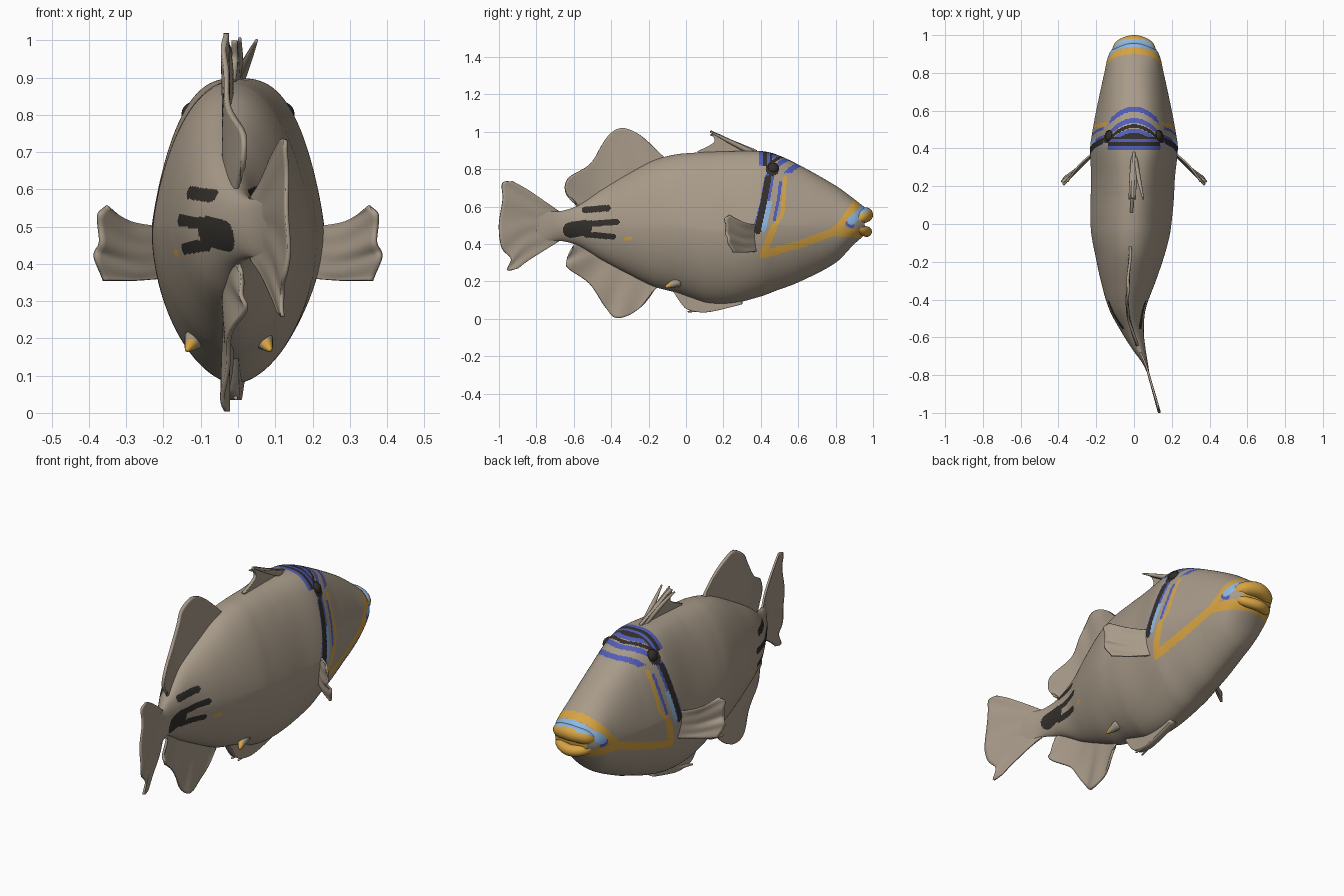
import bpy, bmesh, math
from mathutils import Vector

if "Cube" in bpy.data.objects:
    bpy.data.objects.remove(bpy.data.objects["Cube"])

def material(name, rgb):
    m = bpy.data.materials.new(name)
    m.diffuse_color = (*rgb, 1)
    m.use_nodes = True
    m.node_tree.nodes["Principled BSDF"].inputs["Base Color"].default_value = m.diffuse_color
    return m

MATS = [material("taupe skin", (.39, .325, .25)), material("orange", (.68, .37, .055)),
        material("blue", (.085, .11, .48)), material("light blue", (.27, .47, .76)),
        material("charcoal", (.032, .028, .024))]
TAUPE, ORANGE, BLUE, LIGHT, BLACK = range(5)

def hermite(pts, u):
    """Smooth curve through tuples, u in 0..1 over the point index."""
    n = len(pts) - 1
    i = min(int(u * n), n - 1)
    t = u * n - i
    p0, p1, p2, p3 = (Vector(pts[max(0, min(n, k))]) for k in (i - 1, i, i + 1, i + 2))
    m1, m2 = (p2 - p0) / 2, (p3 - p1) / 2
    return (p1 * (2*t**3 - 3*t*t + 1) + m1 * (t**3 - 2*t*t + t)
            + p2 * (3*t*t - 2*t**3) + m2 * (t**3 - t*t))

def loft(name, rows, closed=True, paint=None, mat=TAUPE, thick=0):
    bm = bmesh.new()
    vs = [[bm.verts.new(p) for p in r] for r in rows]
    n = len(rows[0])
    for a, b in zip(vs, vs[1:]):
        for j in range(n if closed else n - 1):
            k = (j + 1) % n
            bm.faces.new((a[j], a[k], b[k], b[j]))
    if closed:
        bm.faces.new(vs[0])
        bm.faces.new(vs[-1])
    bmesh.ops.recalc_face_normals(bm, faces=bm.faces)
    for f in bm.faces:
        f.smooth = True
        f.material_index = paint(f) if paint else mat
    me = bpy.data.meshes.new(name)
    bm.to_mesh(me)
    bm.free()
    for m in MATS:
        me.materials.append(m)
    ob = bpy.data.objects.new(name, me)
    bpy.context.collection.objects.link(ob)
    if thick:
        s = ob.modifiers.new("thickness", 'SOLIDIFY')
        s.thickness, s.offset = thick, 0
    return ob

# Body stations: y, centre x, half width, top z, bottom z
ST = [(.955, 0, .092, .596, .448), (.9, 0, .132, .64, .40), (.8, 0, .157, .712, .30),
      (.6, 0, .2, .825, .195), (.48, 0, .222, .88, .15), (.4, 0, .232, .897, .12),
      (.25, -.005, .222, .896, .083), (.12, -.01, .22, .892, .083), (.03, -.015, .216, .887, .11),
      (-.06, -.018, .207, .878, .142), (-.17, -.022, .182, .848, .172), (-.3, -.03, .146, .78, .235),
      (-.45, -.035, .097, .69, .315), (-.57, -.008, .06, .61, .388), (-.66, .025, .036, .578, .415),
      (-.74, .06, .014, .575, .415), (-.82, .084, .003, .56, .43), (-1, .135, .002, .56, .43)]

def station(y):
    y = max(-1, min(.955, y))
    i = next(k for k in range(len(ST) - 1) if ST[k + 1][0] <= y)
    def slope(k):
        a, b = ST[max(k - 1, 0)], ST[min(k + 1, len(ST) - 1)]
        return [(q - p) / (b[0] - a[0]) for p, q in zip(a, b)]
    a, b, h = ST[i], ST[i + 1], ST[i + 1][0] - ST[i][0]
    t, ma, mb = (y - a[0]) / h, slope(i), slope(i + 1)
    return [a[k]*(2*t**3 - 3*t*t + 1) + b[k]*(3*t*t - 2*t**3)
            + h*(ma[k]*(t**3 - 2*t*t + t) + mb[k]*(t**3 - t*t)) for k in range(1, 5)]

def ramp(y, a, b):
    return max(0, min(1, (y - a) / (b - a)))

def ring(y, n=240):
    cx, w, top, bot = station(y)
    zm = bot + (top - bot) * .48
    head = ramp(y, .15, .4) * ramp(y, .85, .5)       # flat crown between the eyes
    back = ramp(y, -.5, 0) * ramp(y, .9, .6)         # straight sloping flanks
    ez, ex = 2 - .6 * back - .2 * head, 2 + .2 * back + .7 * head
    en = 1.78 + max(0, y - .7) * 1.2
    out = []
    for j in range(n):
        a = 2 * math.pi * j / n
        c, s = math.cos(a), math.sin(a)
        px, pz = (2 / ex, 2 / ez) if s > 0 else (2 / en, 2 / en)
        out.append((cx + math.copysign(abs(c) ** px, c) * w, y,
                    zm + abs(s) ** pz * (top - zm if s > 0 else bot - zm)))
    return out

# Painted markings as strokes in side view: colour, radius, (y, z) points
STROKES = [
    (BLACK, .036, [(.463, .80), (.463, .80)]),
    (LIGHT, .023, [(.885, .525), (.94, .57), (.965, .62)]),
    (BLUE, .016, [(.87, .51), (.885, .5)]),
    (ORANGE, .021, [(.415, .345), (.61, .40), (.79, .465), (.847, .523), (.9, .6), (.935, .66)]),
    (ORANGE, .024, [(.79, .465), (.96, .455)]),
    (ORANGE, .018, [(.42, .36), (.47, .49)]),
    (ORANGE, .01, [(.47, .49), (.516, .56), (.53, .75)]),
    (BLUE, .008, [(.505, .73), (.495, .64), (.473, .53)]),
    (BLACK, .017, [(.44, .75), (.415, .615), (.383, .47)]),
    (LIGHT, .013, [(.447, .62), (.415, .48)]),
    (BLUE, .025, [(.445, .75), (.42, .615), (.385, .48)]),
    (BLACK, .017, [(-.54, .582), (-.42, .592)]),
    (BLACK, .042, [(-.615, .475), (-.545, .487)]),
    (BLACK, .016, [(-.53, .508), (-.37, .518)]),
    (BLACK, .016, [(-.53, .45), (-.39, .44)]),
    (ORANGE, .01, [(-.325, .425), (-.298, .432)])]
BANDS = [(.595, .622, BLUE), (.535, .562, BLUE), (.508, .528, BLACK), (.482, .505, BLUE),
         (.452, .482, BLACK), (.436, .452, BLUE), (.41, .436, BLACK), (.39, .41, BLUE)]

def seg_dist(y, z, a, b):
    dy, dz = b[0] - a[0], b[1] - a[1]
    l2 = dy * dy + dz * dz
    t = max(0, min(1, ((y - a[0]) * dy + (z - a[1]) * dz) / l2)) if l2 else 0
    return math.hypot(y - a[0] - t * dy, z - a[1] - t * dz)

def markings(f):
    x, y, z = f.calc_center_median()
    if -.28 < y < .35 or y < -.68:
        return TAUPE
    if len(f.verts) > 4:
        return ORANGE
    for col, r, pts in STROKES:
        if any(seg_dist(y, z, a, b) < r for a, b in zip(pts, pts[1:])):
            return col
    if abs(x) < .14 and z > .78:          # striped forehead
        yy = y + (4 * x * x if y > .46 else 0)
        for lo, hi, col in BANDS:
            if lo < yy < hi:
                return col
    return TAUPE

loft("body", [ring(.955 - 1.755 * i / 330) for i in range(331)], paint=markings)

# Fins: rows of (y, z) points from root to edge, following the bent body line
def fin(name, rows, ripple=0, nu=12, nv=40, thick=.01, lean=0):
    grid = []
    for i in range(nu + 1):
        u = i / nu
        row = []
        for j in range(nv + 1):
            p = hermite([hermite(r, j / nv) for r in rows], u)
            row.append((station(p.x)[0] + u * (lean + ripple * math.sin(j * .7)), p.x, p.y))
        grid.append(row)
    return loft(name, grid, closed=False, thick=thick)

fin("tail_fin", [[(-.68, .575), (-.69, .5), (-.68, .415)],
                 [(-.84, .685), (-.85, .5), (-.84, .315)],
                 [(-.93, .735), (-.982, .725), (-.98, .64), (-1, .5), (-.985, .38), (-.935, .32), (-.955, .26), (-.9, .27)]], .003)
fin("rear_dorsal_fin", [[(-.11, .82), (-.3, .75), (-.45, .66), (-.58, .58)],
                        [(-.12, .868), (-.25, .985), (-.345, 1.02), (-.41, .985), (-.455, .92),
                         (-.515, .825), (-.63, .75), (-.64, .67), (-.57, .605)]], .003, thick=.014)
fin("anal_fin", [[(-.13, .2), (-.3, .27), (-.45, .34), (-.59, .41)],
                 [(-.16, .17), (-.25, .055), (-.365, .003), (-.43, .06), (-.515, .187),
                  (-.63, .27), (-.635, .32), (-.6, .39)]], .006, thick=.012)
fin("front_dorsal_web", [[(.38, .88), (.25, .87), (.08, .87)],
                         [(.38, .902), (.25, .955), (.14, 1.0), (.15, .945), (.06, .895)]], thick=.016)
fin("belly_keel", [[(.3, .11), (.12, .13), (-.07, .17)],
                   [(.3, .078), (.12, .036), (.02, .046), (-.02, .075), (-.07, .15)]], thick=.04)

# Side fins
for side, nm in ((1, "right"), (-1, "left")):
    rows = [[(.205, .385, .5), (.2, .385, .43), (.205, .375, .36)],
            [(.29, .31, .515), (.28, .305, .43), (.28, .31, .355)],
            [(.35, .225, .555), (.375, .21, .53), (.37, .215, .46), (.385, .225, .42), (.36, .25, .355)]]
    g = []
    for i in range(11):
        r = [hermite([hermite(q, j / 24) for q in rows], i / 10) for j in range(25)]
        g.append([(side * p.x, p.y + .004 * math.sin(j * .9) * i / 10, p.z) for j, p in enumerate(r)])
    loft(nm + "_pectoral_fin", g, closed=False, thick=.01)

# Tapered tubes for lips and spines: points are (x, y, z, radius)
def tube(name, pts, paint=None, mat=TAUPE, n=30, m=24):
    rows = []
    for i in range(n + 1):
        u = i / n
        q = hermite(pts, u)
        d = (hermite(pts, min(1, u + .01)) - hermite(pts, max(0, u - .01))).to_3d().normalized()
        s = d.cross(Vector((0, 0, 1))).normalized()
        t = s.cross(d)
        rows.append([q.to_3d() + q.w * (math.cos(a) * s + math.sin(a) * t)
                     for a in (2 * math.pi * k / m for k in range(m))])
    return loft(name, rows, paint=paint, mat=mat)

def lip_paint(f):
    c = f.calc_center_median()
    return LIGHT if f.normal.z > .6 and c.y < .978 else ORANGE

def mirrored(half):
    return half + [(-x, y, z, r) for x, y, z, r in half[-2::-1]]

tube("upper_lip", mirrored([(.092, .90, .522, .026), (.07, .94, .545, .036), (0, .96, .556, .04)]), lip_paint)
tube("lower_lip", mirrored([(.09, .90, .498, .022), (.066, .942, .475, .026), (0, .966, .466, .028)]), mat=ORANGE)

# Dorsal and belly spines
for k, (tx, tz) in enumerate(((-.025, .985), (.005, 1.005), (.05, 1.0))):
    tube(f"dorsal_spine_{k}", [(0, .36, .885, .016), (tx * .5, .24, .945, .012), (tx, .13, tz, .004)], n=10, m=10)
for k, tx in enumerate((-.045, -.005)):
    tube(f"belly_spine_{k}", [(-.012, .13, .055, .016), (tx, .01, .038, .004)], n=6, m=10)

# Eyes and small belly bumps
def ball(name, loc, scale, mat):
    rows = []
    for i in range(1, 16):
        a = math.pi * i / 16
        rows.append([(loc[0] + scale[0] * math.sin(a) * math.cos(b), loc[1] + scale[1] * math.sin(a) * math.sin(b),
                      loc[2] + scale[2] * math.cos(a)) for b in (2 * math.pi * k / 24 for k in range(24))])
    loft(name, rows, mat=mat)

for side, nm in ((1, "right"), (-1, "left")):
    ball(nm + "_eye", (side * .122, .463, .80), (.03, .034, .034), BLACK)
    tube(nm + "_belly_bump", [(-.025 + side * .09, -.04, .2, .03), (-.025 + side * .105, -.09, .178, .014),
                              (-.025 + side * .112, -.11, .168, .005)], n=8, m=12,
         paint=lambda f: ORANGE if f.calc_center_median().y < -.088 else TAUPE)
